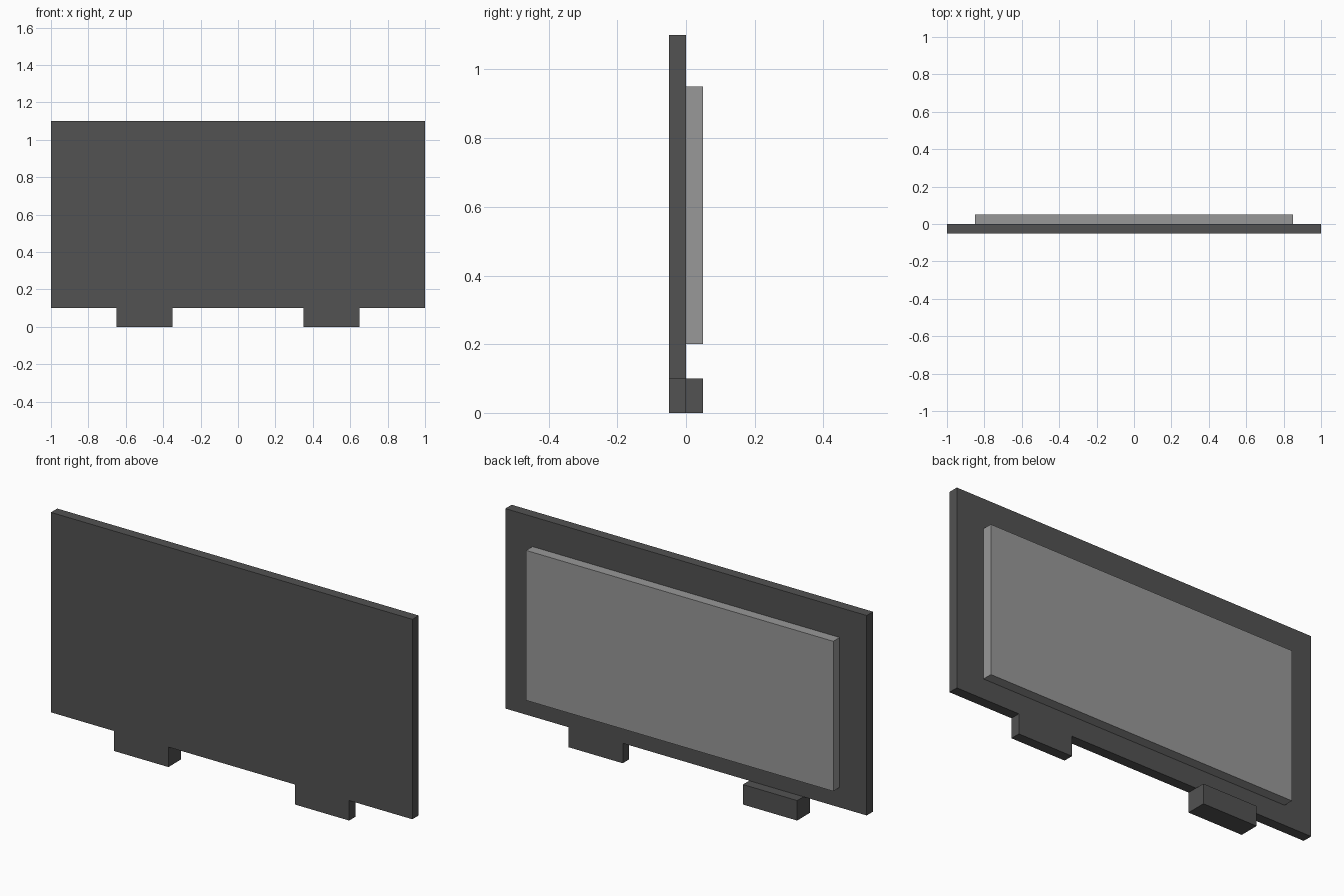
import bpy
import bmesh
from mathutils import Vector

cube = bpy.data.objects.get("Cube")
if cube:
    bpy.data.objects.remove(cube, do_unlink=True)


def material(name, value):
    mat = bpy.data.materials.new(name)
    mat.use_nodes = True
    colour = (value, value, value, 1.0)
    mat.diffuse_color = colour
    bsdf = next(n for n in mat.node_tree.nodes if n.type == 'BSDF_PRINCIPLED')
    bsdf.inputs["Base Color"].default_value = colour
    return mat


def box(name, low, high, mat):
    """Axis-aligned box between two corners."""
    low, high = Vector(low), Vector(high)
    bm = bmesh.new()
    bmesh.ops.create_cube(bm, size=1.0)
    bmesh.ops.scale(bm, vec=high - low, verts=bm.verts)
    mesh = bpy.data.meshes.new(name)
    bm.to_mesh(mesh)
    bm.free()
    mesh.materials.append(mat)
    obj = bpy.data.objects.new(name, mesh)
    obj.location = (low + high) / 2
    bpy.context.scene.collection.objects.link(obj)
    return obj


dark = material("dark grey", 0.085)
light = material("light grey", 0.315)

# Main board and the raised panel on its back
box("board", (-1.0, -0.05, 0.10), (1.0, 0.0, 1.10), dark)
box("back_panel", (-0.85, 0.0, 0.20), (0.85, 0.05, 0.95), light)

# Feet: the right one is twice as deep as the left
for name, x, back in (("right_foot", -0.5, 0.05), ("left_foot", 0.5, 0.0)):
    box(name, (x - 0.15, -0.05, 0.0), (x + 0.15, back, 0.10), dark)
